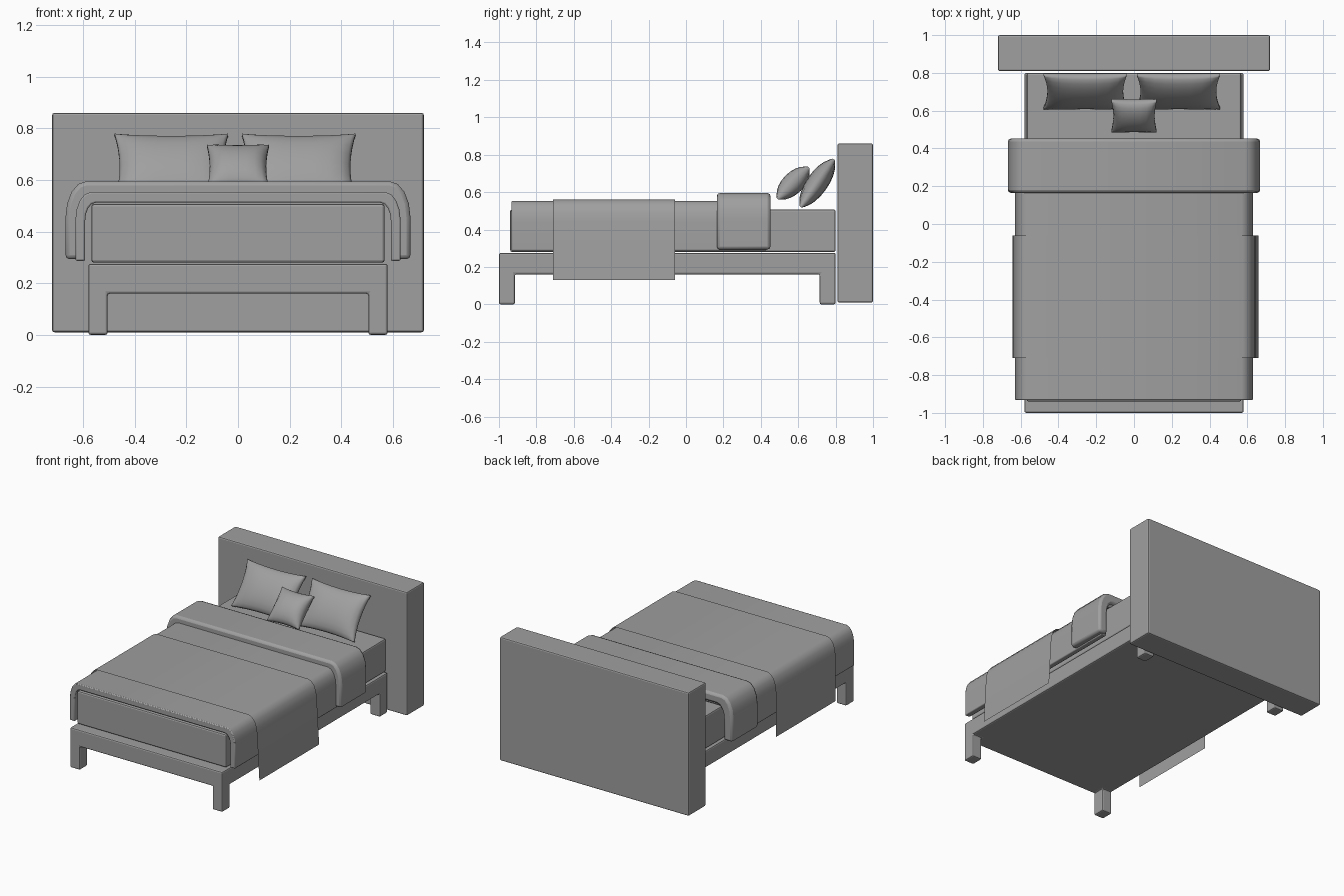
import bpy, bmesh
from math import sin, cos, pi, radians
from mathutils import Matrix, Vector

cube = bpy.data.objects.get("Cube")
if cube:
    bpy.data.objects.remove(cube, do_unlink=True)

# Single grey material
grey = bpy.data.materials.new("plain_grey")
grey.use_nodes = True
COLOUR = (0.35, 0.35, 0.35, 1)
grey.diffuse_color = COLOUR
grey.node_tree.nodes["Principled BSDF"].inputs["Base Color"].default_value = COLOUR


def finish(name, bm, bevel=0, smooth=None):
    bmesh.ops.recalc_face_normals(bm, faces=bm.faces)
    mesh = bpy.data.meshes.new(name)
    bm.to_mesh(mesh)
    bm.free()
    mesh.materials.append(grey)
    obj = bpy.data.objects.new(name, mesh)
    bpy.context.collection.objects.link(obj)
    if smooth:
        bpy.ops.object.select_all(action="DESELECT")
        obj.select_set(True)
        bpy.context.view_layer.objects.active = obj
        bpy.ops.object.shade_smooth_by_angle(angle=radians(smooth))
    if bevel:
        mod = obj.modifiers.new("soft_edges", "BEVEL")
        mod.width = bevel
        mod.segments = 2
        mod.limit_method = "ANGLE"
        mod.angle_limit = radians(50)


def box_mesh(x, y0, y1, z0, z1):
    bm = bmesh.new()
    bmesh.ops.create_cube(bm, size=1)
    bmesh.ops.scale(bm, verts=bm.verts, vec=Vector((2 * x, y1 - y0, z1 - z0)))
    bmesh.ops.translate(bm, verts=bm.verts, vec=Vector((0, (y0 + y1) / 2, (z0 + z1) / 2)))
    return bm


def arch(w, top, bottom, rx, rz, steps=4):
    """Outline of cloth hanging over both sides, from right hem to left hem."""
    half = [(w, bottom)]
    for i in range(steps + 1):
        a = pi / 2 * i / steps
        half.append((w - rx + rx * cos(a), top - rz + rz * sin(a)))
    return half + [(-x, z) for x, z in reversed(half)]


def sweep(name, outline, y0, y1, closed, **kw):
    """Push an outline in the xz plane along y."""
    bm = bmesh.new()
    verts = [bm.verts.new((x, y0, z)) for x, z in outline]
    if closed:
        face = bm.faces.new(verts)
        new = bmesh.ops.extrude_face_region(bm, geom=[face])["geom"]
    else:
        edges = [bm.edges.new(pair) for pair in zip(verts, verts[1:])]
        new = bmesh.ops.extrude_edge_only(bm, edges=edges)["geom"]
    moved = [g for g in new if isinstance(g, bmesh.types.BMVert)]
    bmesh.ops.translate(bm, verts=moved, vec=Vector((0, y1 - y0, 0)))
    finish(name, bm, **kw)


# Headboard and mattress
finish("headboard", box_mesh(0.72, 0.81, 1.0, 0.01, 0.86), bevel=0.009)
finish("mattress", box_mesh(0.568, -0.94, 0.80, 0.28, 0.507), bevel=0.01)

# Bed frame: a slab with its four underside corners drawn down into legs
bm = box_mesh(0.58, -1.0, 0.80, 0.16, 0.275)
for co, axis in (((0.505, 0, 0), (1, 0, 0)), ((-0.505, 0, 0), (1, 0, 0)),
                 ((0, -0.915, 0), (0, 1, 0)), ((0, 0.715, 0), (0, 1, 0))):
    bmesh.ops.bisect_plane(bm, geom=bm.verts[:] + bm.edges[:] + bm.faces[:],
                           plane_co=co, plane_no=axis)
corners = []
for f in bm.faces:
    c = f.calc_center_median()
    if c.z < 0.161 and abs(c.x) > 0.51 and (c.y < -0.92 or c.y > 0.72):
        corners.append(f)
for leg in bmesh.ops.extrude_discrete_faces(bm, faces=corners)["faces"]:
    bmesh.ops.translate(bm, verts=leg.verts[:], vec=Vector((0, 0, -0.16)))
finish("bed_frame", bm, bevel=0.009)

# Blanket and its thick folded band
blanket_outer = arch(0.63, 0.553, 0.287, 0.06, 0.11)
blanket_inner = arch(0.592, 0.512, 0.287, 0.04, 0.07)
sweep("blanket", blanket_outer + blanket_inner[::-1], -0.933, 0.43, True, bevel=0.006, smooth=35)
fold_outer = arch(0.668, 0.595, 0.293, 0.08, 0.14)
fold_inner = arch(0.60, 0.53, 0.293, 0.05, 0.09)
sweep("blanket_fold", fold_outer + fold_inner[::-1], 0.165, 0.452, True, bevel=0.016, smooth=35)

# Thin throw, hanging lower than the blanket
throw_line = arch(0.642, 0.56, 0.13, 0.066, 0.12)
throw_line[0] = (0.66, 0.13)
sweep("throw", throw_line, -0.71, -0.06, False, smooth=35)


def pillow(name, centre, width, height, depth, tilt, cuts=9):
    """Puffed cushion with pointed corners and drawn-in edges."""
    bm = bmesh.new()
    bmesh.ops.create_cube(bm, size=2)
    flat = [e for e in bm.edges if abs(e.verts[0].co.z - e.verts[1].co.z) < 0.1]
    bmesh.ops.subdivide_edges(bm, edges=flat, cuts=cuts, use_grid_fill=True)
    for v in bm.verts:
        u, w, side = v.co
        u, w = sin(u * pi / 2), sin(w * pi / 2)
        puff = max(0, (1 - u ** 4) * (1 - w ** 2)) ** 0.6
        v.co = (u * width / 2 * (1 - 0.09 * (1 - w * w)),
                w * height / 2 * (1 - 0.08 * (1 - u * u)),
                side * (0.008 + puff * (depth / 2 - 0.008)))
    bm.transform(Matrix.Translation(centre) @ Matrix.Rotation(radians(tilt), 4, "X"))
    finish(name, bm, smooth=60)


# Two sleeping pillows and a small cushion leaning on them
pillow("right_pillow", (-0.258, 0.702, 0.648), 0.44, 0.31, 0.115, 55)
pillow("left_pillow", (0.235, 0.702, 0.648), 0.44, 0.31, 0.115, 55)
pillow("small_cushion", (0, 0.573, 0.648), 0.24, 0.235, 0.115, 45)
